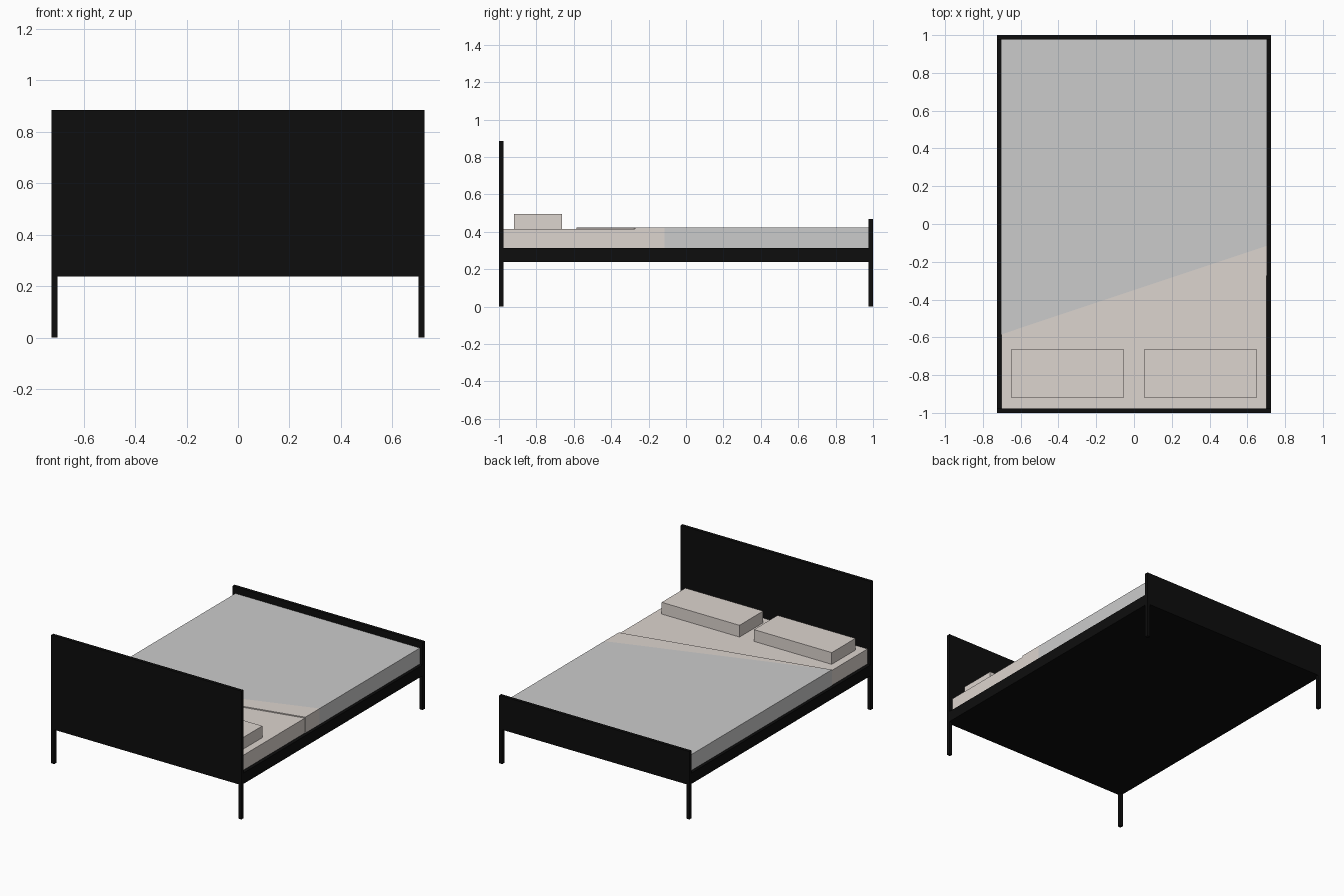
import bpy, bmesh

if "Cube" in bpy.data.objects:
    bpy.data.objects.remove(bpy.data.objects["Cube"])


def material(name, rgb):
    m = bpy.data.materials.new(name)
    m.diffuse_color = (*rgb, 1)
    m.use_nodes = True
    m.node_tree.nodes["Principled BSDF"].inputs["Base Color"].default_value = m.diffuse_color
    return m


BLACK = material("black_frame", (0.004, 0.004, 0.004))
BEIGE = material("beige_linen", (0.72, 0.66, 0.62))


def prism(name, outline, z0, z1, mat=None):
    """Extrude a flat outline (counter-clockwise, seen from above) from z0 to z1."""
    bm = bmesh.new()
    face = bm.faces.new([bm.verts.new((x, y, z0)) for x, y in outline])
    top = bmesh.ops.extrude_face_region(bm, geom=[face])["geom"]
    verts = [v for v in top if isinstance(v, bmesh.types.BMVert)]
    bmesh.ops.translate(bm, verts=verts, vec=(0, 0, z1 - z0))
    bmesh.ops.recalc_face_normals(bm, faces=bm.faces)
    mesh = bpy.data.meshes.new(name)
    bm.to_mesh(mesh)
    bm.free()
    obj = bpy.data.objects.new(name, mesh)
    bpy.context.collection.objects.link(obj)
    if mat:
        mesh.materials.append(mat)
    return obj


def box(name, x0, x1, y0, y1, z0, z1, mat=None):
    return prism(name, [(x0, y0), (x1, y0), (x1, y1), (x0, y1)], z0, z1, mat)


W, L, T = 0.726, 1.0, 0.023      # half width, half length, board thickness
BASE, DECK = 0.237, 0.312        # underside and top of the bed base
IN = L - T                       # inner face of the end boards

# Frame: end boards, base with side rails, legs
box("headboard", -W, W, -L, -IN, BASE, 0.885, BLACK)
box("footboard", -W, W, IN, L, BASE, 0.468, BLACK)
box("bed_base", -W, W, -IN, IN, BASE, DECK, BLACK)
for side, sx in (("left", -1), ("right", 1)):
    for end, sy in (("head", -1), ("foot", 1)):
        x0, x1 = sorted((sx * W, sx * (W - T)))
        y0, y1 = sorted((sy * L, sy * IN))
        box(f"{end}_leg_{side}", x0, x1, y0, y1, 0, BASE, BLACK)

# Mattress and pillows
box("mattress", -0.701, 0.701, -IN, IN, DECK, 0.415, BEIGE)
for side, cx in (("left", -0.352), ("right", 0.352)):
    box(f"pillow_{side}", cx - 0.297, cx + 0.297, -0.92, -0.662, 0.415, 0.496, BEIGE)

# Blanket draped over both sides, with its corner folded back diagonally
B = 0.704
fold_left, fold_right = (-B, -0.585), (B, -0.115)
prism("blanket", [fold_left, fold_right, (B, IN), (-B, IN)], DECK, 0.422)
prism("blanket_fold", [fold_left, (B, -0.272), fold_right], DECK, 0.422, BEIGE)
